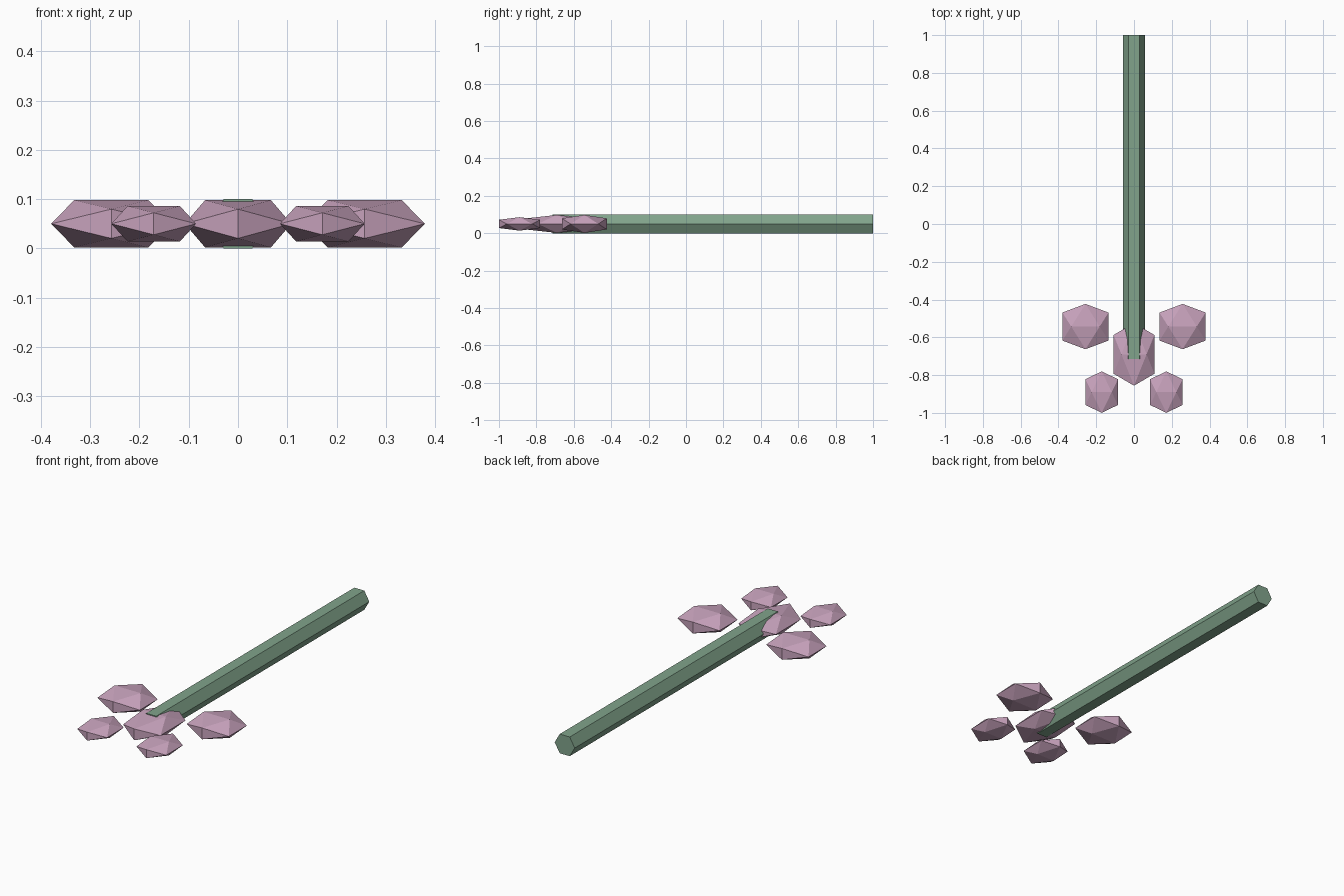
import bpy
import bmesh
import math
from mathutils import Vector

if "Cube" in bpy.data.objects:
    bpy.data.objects.remove(bpy.data.objects["Cube"], do_unlink=True)

MID_Z = 0.05
GOLDEN = (math.sqrt(5) - 1) / 2


def make_material(name, rgb):
    mat = bpy.data.materials.new(name)
    mat.use_nodes = True
    color = (*rgb, 1)
    mat.diffuse_color = color
    mat.node_tree.nodes["Principled BSDF"].inputs["Base Color"].default_value = color
    return mat


def make_object(name, bm, mat):
    bmesh.ops.recalc_face_normals(bm, faces=bm.faces)
    mesh = bpy.data.meshes.new(name)
    bm.to_mesh(mesh)
    bm.free()
    mesh.materials.append(mat)
    obj = bpy.data.objects.new(name, mesh)
    bpy.context.collection.objects.link(obj)
    return obj


def make_blossom(name, center, half_size, mat):
    """Flattened icosahedron: the hull of three crossed golden rectangles."""
    bm = bmesh.new()
    for a in (-1, 1):
        for b in (-GOLDEN, GOLDEN):
            for corner in ((a, b, 0), (0, a, b), (b, 0, a)):
                offset = Vector(p * h for p, h in zip(corner, half_size))
                bm.verts.new(Vector(center) + offset)
    bmesh.ops.convex_hull(bm, input=bm.verts)
    return make_object(name, bm, mat)


def make_stem(name, radius, y_front, y_back, mat):
    """Six-sided rod lying along y with a flat side on top."""
    bm = bmesh.new()
    ring = []
    for i in range(6):
        angle = i * math.tau / 6
        ring.append(bm.verts.new((radius * math.cos(angle), y_front,
                                  MID_Z + radius * math.sin(angle))))
    cap = bm.faces.new(ring)
    ret = bmesh.ops.extrude_face_region(bm, geom=[cap], use_keep_orig=True)
    verts = [g for g in ret["geom"] if isinstance(g, bmesh.types.BMVert)]
    bmesh.ops.translate(bm, verts=verts, vec=(0, y_back - y_front, 0))
    return make_object(name, bm, mat)


green = make_material("stem green", (0.22, 0.37, 0.26))
pink = make_material("blossom pink", (0.57, 0.36, 0.50))

# Stem
make_stem("stem", MID_Z / math.cos(math.pi / 6), -0.715, 1, green)

# Central blossom around the stem tip
make_blossom("center_blossom", (0, -0.69, MID_Z), (0.108, 0.166, 0.048), pink)

# Mirrored pairs of loose blossoms
for side, sign in (("left", 1), ("right", -1)):
    make_blossom(side + "_large_blossom", (sign * 0.257, -0.543, MID_Z),
                 (0.122, 0.12, 0.048), pink)
    make_blossom(side + "_small_blossom", (sign * 0.171, -0.89, MID_Z),
                 (0.086, 0.11, 0.036), pink)
